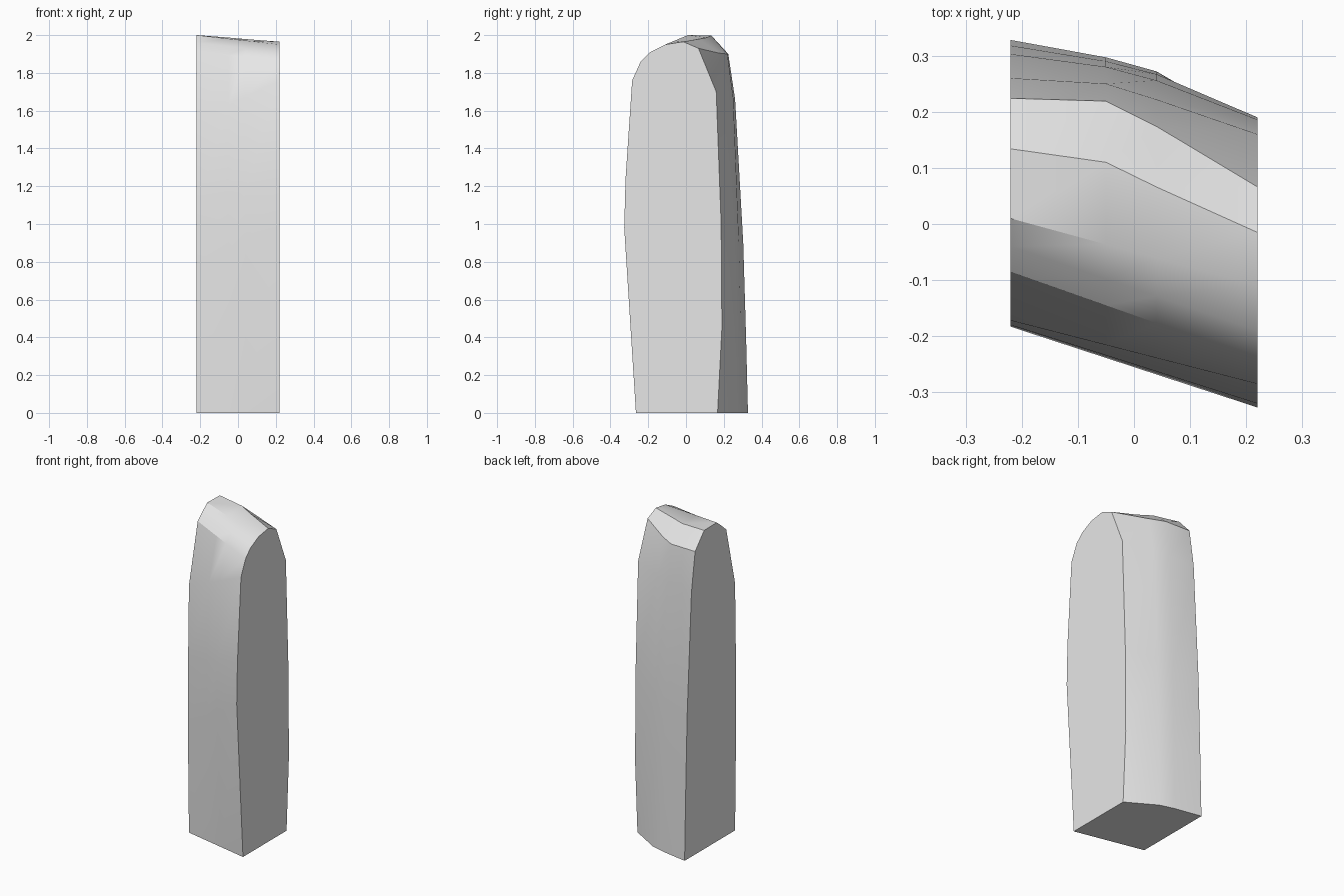
import bpy, bmesh
from math import radians

cube = bpy.data.objects.get("Cube")
if cube:
    bpy.data.objects.remove(cube, do_unlink=True)

# One plain grey stone colour
stone = bpy.data.materials.new("light grey stone")
stone.use_nodes = True
GREY = (0.8, 0.8, 0.8, 1.0)
stone.diffuse_color = GREY
stone.node_tree.nodes["Principled BSDF"].inputs["Base Color"].default_value = GREY

HALF = 0.22

# Front outlines (y, z) of the two flat sides, from the base up to the crest
FRONT_RIGHT = [(-0.172, 0), (-0.183, 0.7), (-0.18, 1.1), (-0.172, 1.55),
               (-0.085, 1.92), (-0.04, 1.96), (0.01, 2.0), (0.134, 1.998)]
FRONT_LEFT = [(-0.265, 0), (-0.327, 0.98), (-0.32, 1.24), (-0.285, 1.76),
              (-0.24, 1.86), (-0.19, 1.91), (-0.11, 1.95), (-0.015, 1.965)]

# Cross sections: x, crest (y, z), back outline (y, z) from the top down
SECTIONS = [
    (-HALF, (0.134, 1.998), [(0.224, 1.9), (0.26, 1.66), (0.303, 0.9), (0.318, 0.4), (0.328, 0)]),
    (-0.05, (0.11, 1.987), [(0.219, 1.9), (0.25, 1.67), (0.28, 0.9), (0.29, 0.4), (0.297, 0)]),
    (0.04, (0.066, 1.979), [(0.174, 1.905), (0.222, 1.68), (0.256, 0.95), (0.267, 0.45), (0.272, 0)]),
    (HALF, (-0.015, 1.965), [(0.066, 1.93), (0.16, 1.7), (0.186, 1.0), (0.19, 0.45), (0.167, 0)]),
]


def front_outline(x):
    """Blend the two side outlines across the width."""
    t = (x + HALF) / (2 * HALF)
    return [(a[0] + (b[0] - a[0]) * t, a[1] + (b[1] - a[1]) * t)
            for a, b in zip(FRONT_RIGHT, FRONT_LEFT)]


# Loft the standing slab from side to side
bm = bmesh.new()
rings = []
for x, crest, back in SECTIONS:
    outline = front_outline(x)[:-1] + [crest] + back
    rings.append([bm.verts.new((x, y, z)) for y, z in outline])
for a, b in zip(rings, rings[1:]):
    count = len(a)
    for i in range(count):
        j = (i + 1) % count
        bm.faces.new((a[i], a[j], b[j], b[i]))
bm.faces.new(rings[0])
bm.faces.new(rings[-1])
bmesh.ops.recalc_face_normals(bm, faces=bm.faces)

mesh = bpy.data.meshes.new("standing_stone")
bm.to_mesh(mesh)
bm.free()
mesh.materials.append(stone)
slab = bpy.data.objects.new("standing_stone", mesh)
bpy.context.collection.objects.link(slab)

# Soft faces, crisp side and crest edges
bpy.ops.object.select_all(action="DESELECT")
slab.select_set(True)
bpy.context.view_layer.objects.active = slab
bpy.ops.object.shade_smooth_by_angle(angle=radians(30))
